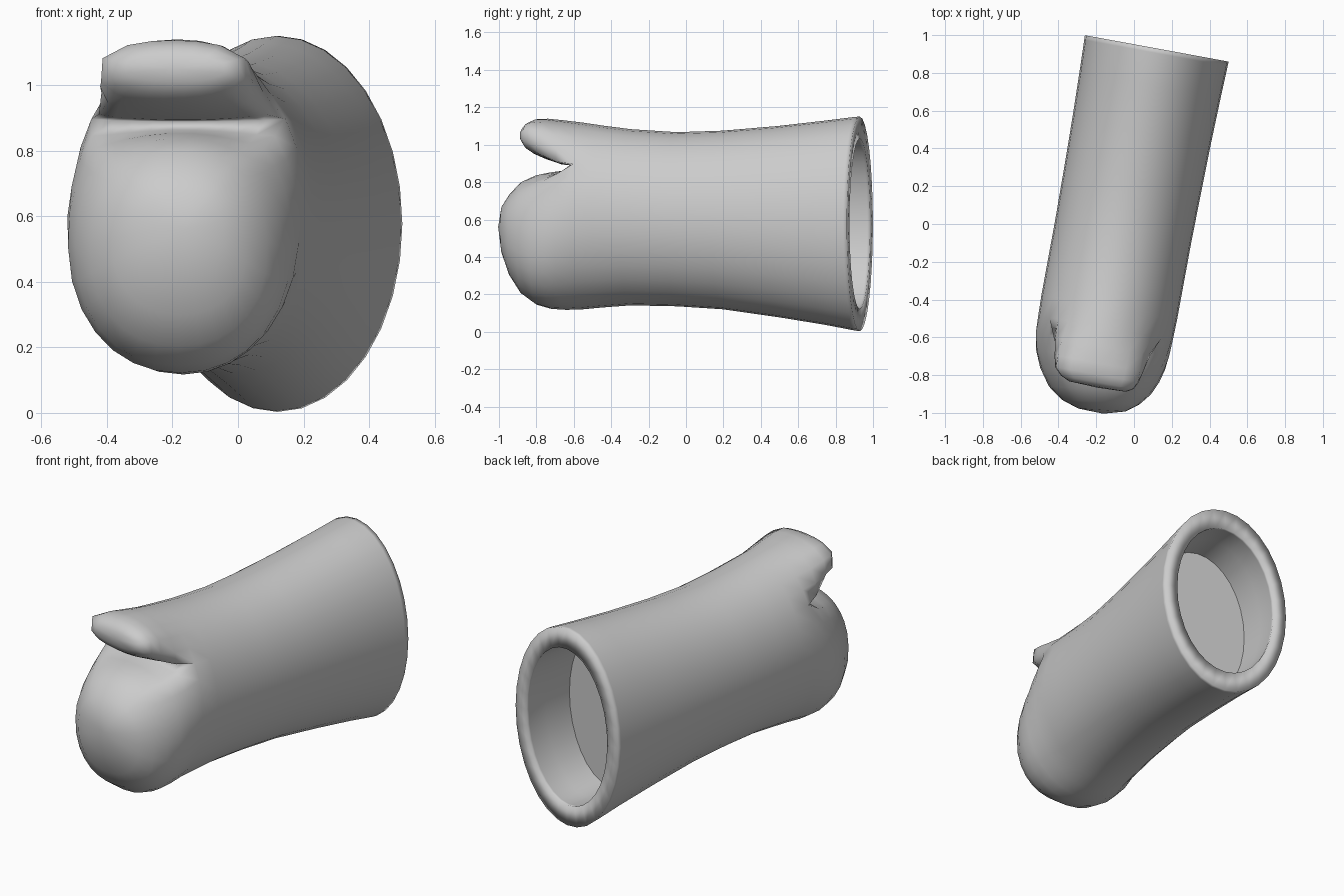
import bpy, bmesh, math

if "Cube" in bpy.data.objects:
    bpy.data.objects.remove(bpy.data.objects["Cube"])

N = 32                      # points round the sleeve
SPLIT_R, SPLIT_L = 3, 13    # ring indices where the two lobes part
TILT = math.radians(10.4)
S, C = math.sin(TILT), math.cos(TILT)
bm = bmesh.new()


def vert(u, v, z):
    """Local sleeve coordinates (across, along, up) to world."""
    return bm.verts.new((u * C + v * S - 0.05, -u * S + v * C, z))


def oval(v, lo, hi, a):
    mid, h = (lo + hi) / 2, (hi - lo) / 2
    pts = [(a * math.cos(2 * math.pi * i / N), v,
            mid + h * math.sin(2 * math.pi * i / N)) for i in range(N)]
    return pts, [vert(*p) for p in pts]


def bridge(a, b):
    n = len(a)
    for i in range(n):
        j = (i + 1) % n
        bm.faces.new((a[i], a[j], b[j], b[i]))


# Sleeve: cavity floor, cavity wall, flat rim, then the outside to the split
profile = [
    (0.63, 0.125, 1.035, 0.30), (0.80, 0.12, 1.035, 0.305),
    (0.925, 0.118, 1.037, 0.308), (0.945, 0.122, 1.033, 0.305),
    (0.945, 0.003, 1.150, 0.387), (0.92, 0.006, 1.149, 0.386),
    (0.75, 0.038, 1.128, 0.38), (0.50, 0.078, 1.10, 0.373),
    (0.20, 0.12, 1.075, 0.368), (-0.05, 0.136, 1.067, 0.365),
    (-0.30, 0.141, 1.083, 0.365), (-0.45, 0.13, 1.102, 0.365),
    (-0.56, 0.12, 1.118, 0.362),
]
prev = None
for row in profile:
    pts, ring = oval(*row)
    if prev:
        bridge(prev, ring)
    else:
        floor = bm.faces.new(ring)
    prev = ring

# Crotch line shared by both lobes, running left to right
K = 9
p_r, p_l = pts[SPLIT_R], pts[SPLIT_L]
mid_pts = []
for k in range(1, K):
    t = k / K
    bow = math.sin(math.pi * t) ** 0.5
    mid_pts.append((p_l[0] + (p_r[0] - p_l[0]) * t,
                    -0.56 - 0.045 * bow, p_l[2] - 0.008 * bow))
mid_verts = [vert(*p) for p in mid_pts]


def lobe(base_pts, base_verts, rows, tip, power):
    """Loft from an uneven base loop to a rounded end."""
    us = [p[0] for p in base_pts]
    zs = [p[2] for p in base_pts]
    a0 = max(us)
    lo, hi = min(zs), max(zs)
    norm = [(u / a0, (2 * z - lo - hi) / (hi - lo)) for u, z in zip(us, zs)]
    last = base_verts
    for v, lo, hi, a, w, shift, shear in rows:
        ring = []
        for x, y in norm:
            ang = math.atan2(y, x)
            c, s = math.cos(ang), math.sin(ang)
            ex = math.copysign(abs(c) ** (2 / power), c)
            ey = math.copysign(abs(s) ** (2 / power), s)
            u = a * (x + (ex - x) * w)
            z = (lo + hi) / 2 + (hi - lo) / 2 * (y + (ey - y) * w)
            ring.append(vert(u + shift, v + shear * u, z))
        bridge(last, ring)
        last = ring
    end = vert(*tip)
    for i in range(len(last)):
        bm.faces.new((last[i], last[(i + 1) % len(last)], end))


# Upper lobe (thumb)
lobe(pts[SPLIT_R:SPLIT_L + 1] + mid_pts,
     prev[SPLIT_R:SPLIT_L + 1] + mid_verts,
     [(-0.66, 0.893, 1.130, 0.283, 0.35, 0, 0),
      (-0.75, 0.922, 1.139, 0.258, 0.7, 0, 0),
      (-0.81, 0.947, 1.136, 0.235, 1, 0, 0),
      (-0.85, 0.975, 1.118, 0.205, 1, 0.01, 0),
      (-0.872, 1.01, 1.09, 0.16, 1, 0.015, 0)],
     (0.015, -0.878, 1.05), 2.3)

# Lower lobe (hand)
lower = list(range(SPLIT_L, N)) + list(range(SPLIT_R + 1))
lobe([pts[i] for i in lower] + mid_pts[::-1],
     [prev[i] for i in lower] + mid_verts[::-1],
     [(-0.65, 0.117, 0.868, 0.362, 0.3, 0.0, 0),
      (-0.73, 0.122, 0.856, 0.348, 0.6, 0.005, 0.03),
      (-0.81, 0.145, 0.838, 0.318, 0.85, 0.015, 0.06),
      (-0.89, 0.205, 0.800, 0.270, 1, 0.03, 0.10),
      (-0.95, 0.300, 0.735, 0.205, 1, 0.045, 0.12),
      (-0.99, 0.420, 0.670, 0.125, 1, 0.06, 0.12)],
     (0.07, -1.008, 0.56), 2.25)

# Smooth shading, with a crisp flat cavity floor
bmesh.ops.recalc_face_normals(bm, faces=bm.faces)
for f in bm.faces:
    f.smooth = True
for e in floor.edges:
    e.smooth = False
floor.smooth = False

mesh = bpy.data.meshes.new("mitten_hand")
bm.to_mesh(mesh)
bm.free()
obj = bpy.data.objects.new("mitten_hand", mesh)
bpy.context.collection.objects.link(obj)
